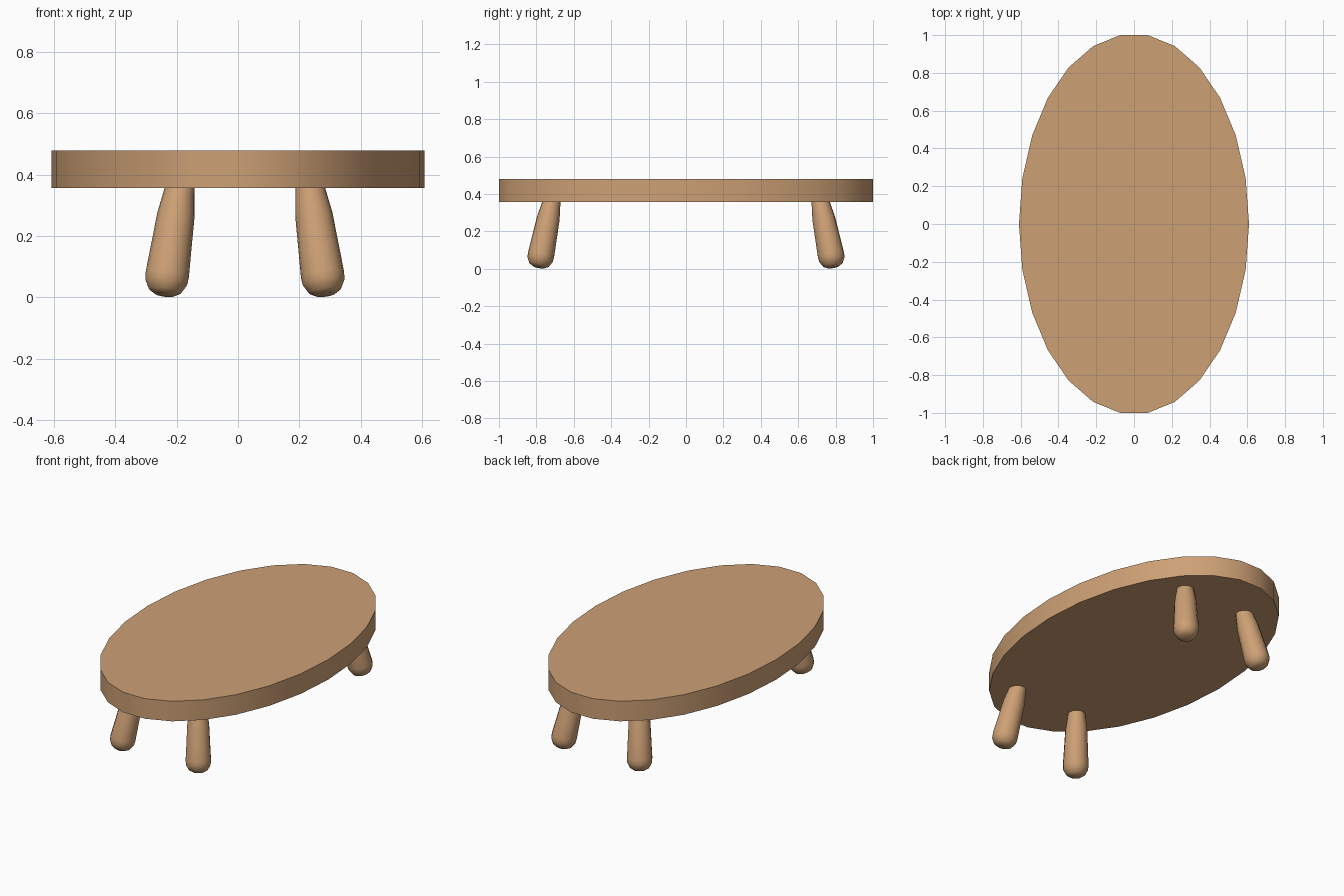
import bpy, bmesh, math
from mathutils import Vector

if "Cube" in bpy.data.objects:
    bpy.data.objects.remove(bpy.data.objects["Cube"])

wood = bpy.data.materials.new("light wood")
wood.diffuse_color = (0.61, 0.352, 0.178, 1)
wood.use_nodes = True
wood.node_tree.nodes["Principled BSDF"].inputs["Base Color"].default_value = wood.diffuse_color


def finish(name, bm, angle):
    bmesh.ops.recalc_face_normals(bm, faces=bm.faces)
    mesh = bpy.data.meshes.new(name)
    bm.to_mesh(mesh)
    bm.free()
    mesh.materials.append(wood)
    ob = bpy.data.objects.new(name, mesh)
    bpy.context.collection.objects.link(ob)
    bpy.ops.object.select_all(action='DESELECT')
    ob.select_set(True)
    bpy.context.view_layer.objects.active = ob
    bpy.ops.object.shade_smooth_by_angle(angle=math.radians(angle))
    return ob


def loft(name, sides, rings, u, v, angle):
    """Closed tube through rings of (centre, radius along u, radius along v)."""
    bm = bmesh.new()
    loops = []
    for c, ru, rv in rings:
        loops.append([bm.verts.new(c + u * ru * math.cos(a) + v * rv * math.sin(a))
                      for a in (2 * math.pi * i / sides for i in range(sides))])
    for a, b in zip(loops, loops[1:]):
        for i in range(sides):
            j = (i + 1) % sides
            bm.faces.new((a[i], a[j], b[j], b[i]))
    bm.faces.new(loops[0])
    bm.faces.new(loops[-1])
    return finish(name, bm, angle)


# Oval table top
X, Y = Vector((1, 0, 0)), Vector((0, 1, 0))
ry = 1 / math.sin(2 * math.pi * 6 / 26)
loft("table_top", 26, [(Vector((0, 0, z)), 0.609, ry) for z in (0.357, 0.479)], X, Y, 40)

# Splayed club-shaped legs: (height, radius)
profile = [(0.008, 0.030), (0.021, 0.053), (0.05, 0.069), (0.075, 0.071),
           (0.15, 0.067), (0.27, 0.061), (0.357, 0.048), (0.38, 0.044)]
for sy, end in ((-1, "front"), (1, "back")):
    for sx, side in ((-1, "left"), (1, "right")):
        foot = Vector((0.0225 + sx * 0.264, sy * 0.79, 0))
        lean = Vector((-sx * 0.145, -sy * 0.2, 1))
        u = lean.cross(Y).normalized()
        v = lean.cross(u).normalized()
        loft(f"{end}_{side}_leg", 16,
             [(foot + lean * z, r, r) for z, r in profile], u, v, 50)
